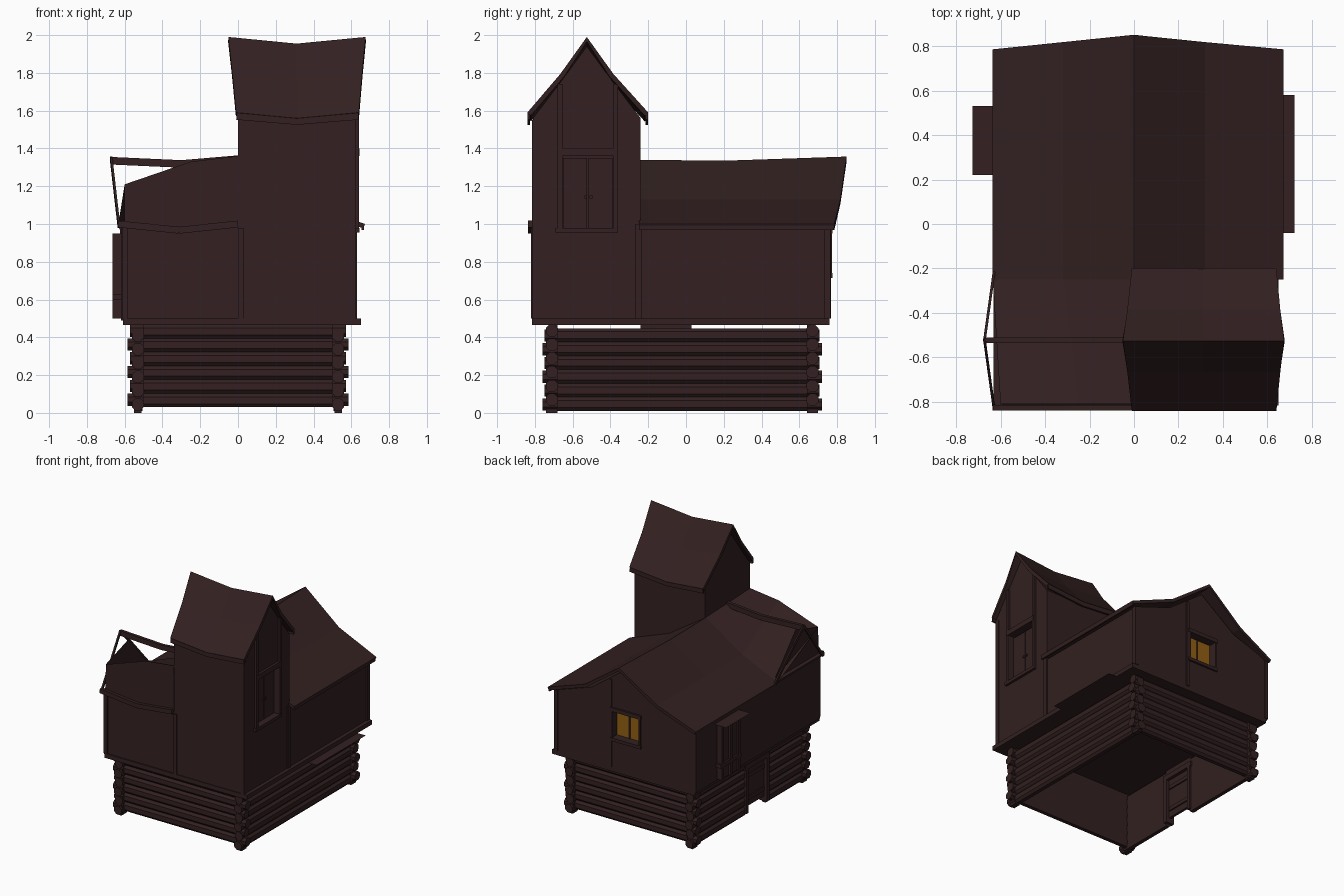
import bpy, bmesh, math
from mathutils import Vector

if "Cube" in bpy.data.objects:
    bpy.data.objects.remove(bpy.data.objects["Cube"])


def material(name, rgb):
    m = bpy.data.materials.new(name)
    m.diffuse_color = (*rgb, 1)
    m.use_nodes = True
    m.node_tree.nodes["Principled BSDF"].inputs["Base Color"].default_value = m.diffuse_color
    return m


WOOD = material("dark_wood", (0.033, 0.0145, 0.015))
GLOW = material("amber_glass", (0.29, 0.115, 0.006))


def mesh(name, verts, faces, mat=WOOD):
    me = bpy.data.meshes.new(name)
    me.from_pydata(verts, [], faces)
    bm = bmesh.new()
    bm.from_mesh(me)
    bmesh.ops.recalc_face_normals(bm, faces=bm.faces)
    bm.to_mesh(me)
    bm.free()
    me.materials.append(mat)
    ob = bpy.data.objects.new(name, me)
    bpy.context.collection.objects.link(ob)
    return ob


def box(name, lo, hi, mat=WOOD):
    v = [(x, y, z) for x in (lo[0], hi[0]) for y in (lo[1], hi[1]) for z in (lo[2], hi[2])]
    f = [(0, 1, 3, 2), (4, 6, 7, 5), (0, 4, 5, 1), (2, 3, 7, 6), (0, 2, 6, 4), (1, 5, 7, 3)]
    return mesh(name, v, f, mat)


def sheet(name, x0, x1, y0, y1, z):
    return mesh(name, [(x0, y0, z), (x1, y0, z), (x1, y1, z), (x0, y1, z)], [(0, 1, 2, 3)])


def beam(name, a, b, w, h):
    """Square timber from a to b, w wide and h high."""
    a, b = Vector(a), Vector(b)
    ob = box(name, (0, -w / 2, -h / 2), ((b - a).length, w / 2, h / 2))
    ob.rotation_mode = 'QUATERNION'
    ob.rotation_quaternion = (b - a).to_track_quat('X', 'Z')
    ob.location = a
    return ob


def log(name, a, b, r):
    """Eight-sided log from a to b."""
    a, b = Vector(a), Vector(b)
    q = (b - a).to_track_quat('Z', 'Y')
    ring = [q @ Vector((r * math.cos(t), r * math.sin(t), 0))
            for t in [math.pi * (i + .5) / 4 for i in range(8)]]
    v = [a + p for p in ring] + [b + p for p in ring]
    f = [(i, (i + 1) % 8, 8 + (i + 1) % 8, 8 + i) for i in range(8)]
    return mesh(name, v, f + [tuple(range(8)), tuple(range(8, 16))])


def prism(name, front, back):
    n = len(front)
    f = [(i, (i + 1) % n, n + (i + 1) % n, n + i) for i in range(n)]
    return mesh(name, front + back, f + [tuple(range(n)), tuple(range(n, 2 * n))])


def log_wall(name, axis, at, out, a, b, z0=.03, rows=6):
    """Wall whose outer face swells gently once per log; out is +1 or -1."""
    step = .073
    pts = [(at - out * .03, z0)]
    for i in range(rows):
        z = z0 + i * step
        pts += [(at, z), (at + out * .016, z + step * .25), (at + out * .016, z + step * .75)]
    top = z0 + rows * step
    pts += [(at, top), (at - out * .03, top)]
    put = (lambda p, s: (p[0], s, p[1])) if axis == 'Y' else (lambda p, s: (s, p[0], p[1]))
    return prism(name, [put(p, a) for p in pts], [put(p, b) for p in pts])


def roof(name, rows, thick=0.025):
    """Skin over rows of points, thickened inwards."""
    n = len(rows[0])
    f = [(r * n + i, r * n + i + 1, (r + 1) * n + i + 1, (r + 1) * n + i)
         for r in range(len(rows) - 1) for i in range(n - 1)]
    ob = mesh(name, [p for r in rows for p in r], f)
    if sum(p.normal.z for p in ob.data.polygons) < 0:
        ob.data.flip_normals()
    if thick:
        s = ob.modifiers.new("thickness", 'SOLIDIFY')
        s.thickness = thick
        s.offset = -1
    return ob


def recess(target, lo, hi):
    """Cut a box-shaped niche into a wall."""
    cutter = box(target.name + "_cutter", lo, hi)
    cutter.hide_render = True
    cutter.hide_viewport = True
    m = target.modifiers.new("niche", 'BOOLEAN')
    m.operation = 'DIFFERENCE'
    m.solver = 'EXACT'
    m.object = cutter


# log storey, door gap in the left wall
log_wall("front_log_wall", 'X', -.71, -1, -.54, .54)
log_wall("back_log_wall", 'X', .67, 1, -.54, .54)
log_wall("right_log_wall", 'Y', .535, 1, -.72, .68, .01)
log_wall("left_log_wall", 'Y', -.535, -1, -.72, -.24, .01)
log_wall("left_log_wall", 'Y', -.535, -1, .03, .68, .01)
log_wall("left_log_lintel", 'Y', -.535, -1, -.24, .03, .402, 1)

# crossed log ends at the corners
for i in range(6):
    z, e = 0.045 + i * .073, 0.012 * (i % 2)
    for sx in (-1, 1):
        for y, sy in ((-.71, -1), (.67, 1)):
            log("cross_log_end", (sx * .5, y, z + .025), (sx * (.585 - e), y, z + .025), .035)
            log("long_log_end", (sx * .53, y - sy * .03, z), (sx * .53, y + sy * (.05 - e), z), .035)
for x in (-0.53, 0.53):
    for y in (-0.71, 0.67):
        box("corner_foot", (x - .02, y - .03, 0), (x + .02, y + .03, .1))

# door and its frame
box("door", (-0.535, -0.22, 0.07), (-0.515, 0.01, 0.38))
for y in (-0.25, 0.01):
    box("door_post", (-0.56, y, 0.03), (-0.49, y + 0.03, 0.41))
box("door_lintel", (-0.56, -0.26, 0.38), (-0.49, 0.05, 0.42))
for z in (0.12, 0.3):
    box("door_brace", (-0.545, -0.21, z), (-0.505, 0, z + .03))

# floor slab
box("floor_slab", (-0.61, -0.815, 0.465), (0.65, 0.76, 0.5))

# main storey with back gable and window niche
prof = [(-.62, .49), (.62, .49), (.62, .98), (.3, 1.09), (0, 1.31), (-.3, 1.09), (-.62, .98)]
main_walls = prism("main_walls", [(x, -.26, z) for x, z in prof], [(x, .76, z) for x, z in prof])
recess(main_walls, (-.12, .705, .74), (.115, .9, .95))
box("wing_walls", (-0.62, -0.805, 0.49), (0.01, -0.24, 0.99))

# tower with door niche
tp = [(-.81, .49), (-.24, .49), (-.24, 1.56), (-.385, 1.75), (-.525, 1.94), (-.665, 1.75), (-.81, 1.56)]
tower = prism("tower_walls", [(0, y, z) for y, z in tp], [(.622, y, z) for y, z in tp])
recess(tower, (.575, -.655, .98), (.8, -.385, 1.36))


def tower_row(xr, xe, zr, ze):
    xm, zm = (xr + xe) / 2, (zr + ze) / 2 + .005
    return [(xe, -.84, ze), (xm, -.665, zm), (xr, -.525, zr), (xm, -.385, zm), (xe, -.2, ze)]


roof("tower_roof", [tower_row(-.05, -.01, 1.99, 1.59), tower_row(.31, .31, 1.955, 1.56),
                    tower_row(.675, .64, 1.99, 1.59)], .025)
for y in (-.832, -.208):
    beam("tower_eave_board", (-.008, y, 1.57), (.315, y, 1.543), .014, .036)
    beam("tower_eave_board", (.31, y, 1.543), (.638, y, 1.57), .014, .036)

# main roof with sagging ridge
main = [[(-.635, ye, .99), (-.32, (ye + yr) / 2, 1.13), (0, yr, zr), (.32, (ye + yr) / 2, 1.13),
         (.672, ye, 1.0)] for yr, ye, zr in ((.85, .785, 1.357), (.2, .2, 1.335), (-.25, -.25, 1.34))]
roof("main_roof", main)
box("main_eave_board", (.655, -.25, .968), (.668, .78, .998))

# lifted roof patch over the front left wing, with its infill and low eave strip
edge = [(-.6, -.81, 1.21), (-.25, -.81, 1.33), (0, -.81, 1.36)]
roof("wing_roof_patch", [main[2][:3], edge], 0)
mesh("wing_front_infill", [(-.6, -.812, .98), (.0, -.812, .98)] + edge[::-1], [(0, 1, 2, 3, 4)])
mesh("wing_gable", [(-.6, -.24, .98), (-.6, -.81, .98), (-.6, -.81, 1.21), (-.6, -.525, 1.3)], [(0, 1, 2, 3)])
box("wing_eave_strip", (-.632, -.82, .985), (-.58, -.24, 1.0))

# open gable frame, ridge beam and sagging eave board
for y in (-.22, -.825):
    beam("barge_board", (-.63, y, .985), (-.672, -.522, 1.35), .012, .02)
beam("wing_ridge_beam", (-.675, -.522, 1.335), (-.3, -.522, 1.318), .025, .04)
beam("wing_ridge_beam", (-.3, -.522, 1.318), (0.02, -.522, 1.345), .025, .04)
beam("wing_eave_board", (-.635, -.825, 1.0), (-.31, -.825, .967), .025, .036)
beam("wing_eave_board", (-.31, -.825, .967), (0, -.825, 1.0), .025, .036)

# corner posts and wall posts
for x, y, top in ((-.6, -.8, .98), (.015, -.805, .98), (.61, -.8, 1.55), (.615, -.255, 1.0),
                  (.615, .745, .98), (-.61, .745, .98)):
    box("wall_post", (x - .015, y - .015, .5), (x + .015, y + .02, top))
box("back_post", (.12, .75, .5), (.145, .768, 1.2))

# tower side doors with frame
for y in (-.68, -.385):
    box("tower_post", (.61, y, .96), (.64, y + .025, 1.74))
for y0, y1 in ((-.652, -.523), (-.517, -.388)):
    box("tower_shutter", (.57, y0, .98), (.59, y1, 1.35))
for y in (-.538, -.51):
    box("shutter_knob", (.585, y, 1.135), (.6, y + .014, 1.15))
box("tower_lintel", (.61, -.67, 1.36), (.642, -.37, 1.4))
box("tower_sill", (.61, -.69, .955), (.642, -.36, .98))

# right side awning, below the slab
sheet("right_awning", .6, .722, -.04, .58, .465)

# left bay window with flat canopy
box("bay_window", (-.65, .27, .5), (-.6, .49, .93))
for y in (.26, .365, .47):
    box("bay_post", (-.665, y, .5), (-.61, y + .025, .95))
box("bay_sill", (-.665, .25, .6), (-.61, .51, .63))
sheet("bay_canopy", -.725, -.6, .22, .53, .95)

# glowing back window set into its niche
box("back_glass", (-.12, .7, .74), (.115, .708, .95), GLOW)
box("window_mullion", (-.005, .705, .74), (.005, .715, .95))
for x in (-.135, .112):
    box("window_jamb", (x, .75, .73), (x + .015, .772, .955))
box("window_lintel", (-.14, .75, .95), (.13, .775, .98))
box("window_sill", (-.14, .75, .715), (.13, .775, .74))
